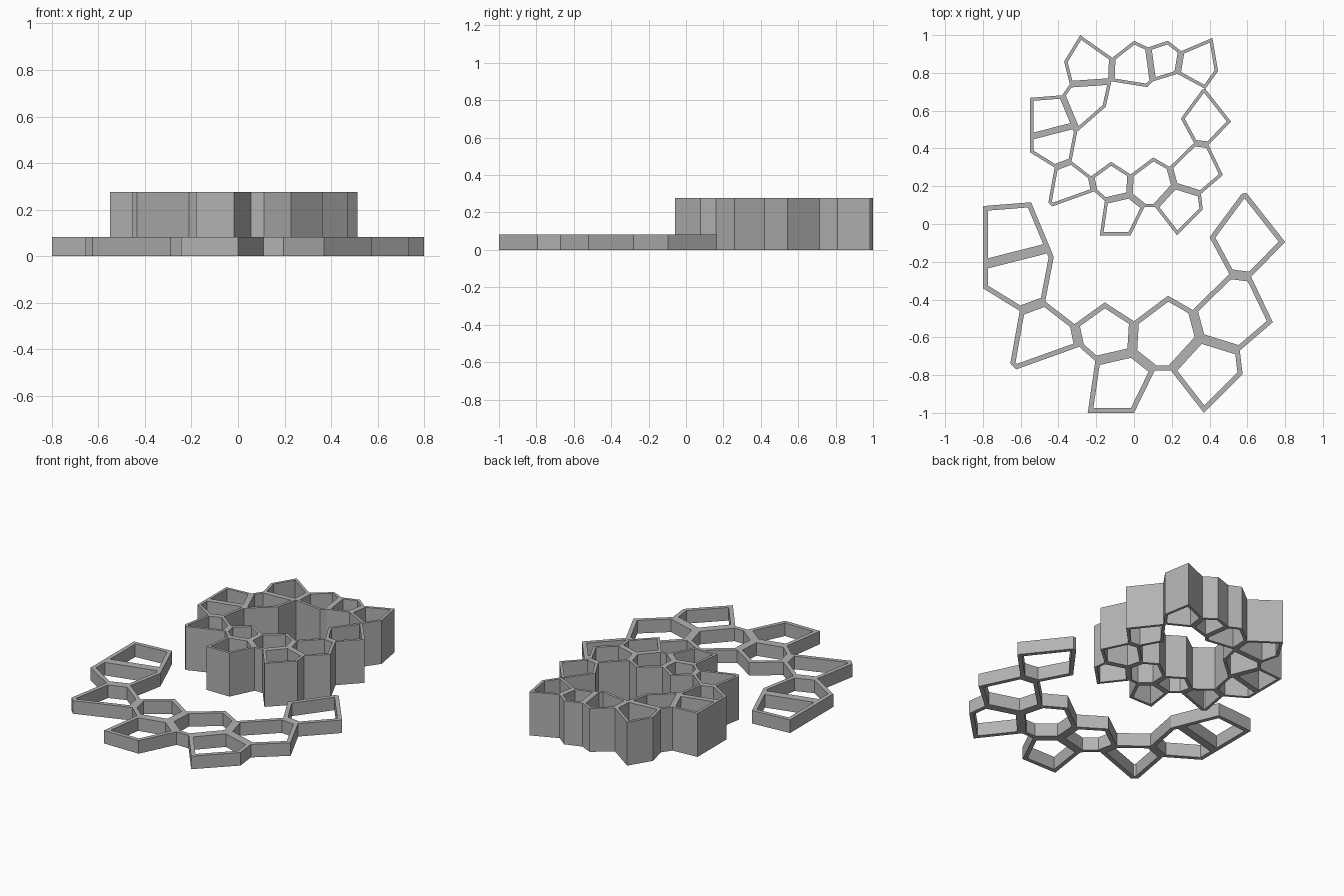
import bpy
import bmesh
from mathutils import Vector

if "Cube" in bpy.data.objects:
    bpy.data.objects.remove(bpy.data.objects["Cube"], do_unlink=True)

SCALE = 0.665                     # small ring relative to the large one
SHIFT = Vector((-1.8, 60.5))      # placement of the small ring
WALL = 0.026                      # half of a shared wall

# Corners of the open chain of cells, in hundredths of a unit
chain_corners = dict(
    a=(-80, 9.5), b=(-54.5, 11.5), c=(-44.5, -12.5), d=(-80, -21.5),
    e=(-42.5, -17.5), f=(-47, -41), g=(-60.5, -46), h=(-80, -34),
    i=(-31.5, -53), j=(-29, -65), k=(-62.5, -77), l=(-65.5, -74),
    m=(-15.5, -41.5), n=(0, -51.5), o=(-1, -68), p=(-20.5, -72.5),
    q=(11, -77.5), r=(0, -100), s=(-24.5, -100), t=(18, -38),
    u=(31, -45.5), v=(35, -60.5), w=(19.5, -77.5), x=(56, -67),
    y=(57.5, -79.5), z=(37, -100), A=(50.5, -26.5), B=(62, -28),
    C=(73.5, -52), D=(40, -7), E=(57, 16), F=(59.5, 16.5), G=(80, -9.5),
)

# Each word walks round the corners of one cell
chain_cells = ["abcd", "dcefgh", "gfijkl", "imnopj", "poqrs",
               "ntuvwqo", "vxyzw", "uABCxv", "DEFGBA"]

# Extra corners and cells which close the small ring at the back
closing_corners = dict(
    H=(-34, 74), I=(-12, 75.5), J=(-15, 62), K=(-28.5, 100),
    L=(-37, 86), M=(-11.5, 88), N=(0, 97), O=(7.5, 93.5), P=(10, 75.5),
    Q=(7, 72.5), R=(18, 97), S=(25, 91.5), T=(23, 79.5),
    U=(41.5, 98.5), V=(44.5, 81),
)
closing_cells = ["bHIJec", "HLKMI", "MNOPQI", "ORSTP", "SUVFT"]


def make_material(name, value):
    """Plain single-colour material."""
    mat = bpy.data.materials.new(name)
    mat.use_nodes = True
    colour = (value, value, value, 1)
    mat.diffuse_color = colour
    mat.node_tree.nodes["Principled BSDF"].inputs["Base Color"].default_value = colour
    return mat


def cell_ring(name, corners, cells, wall, height, material):
    """Raise a web of open cells from a flat map of corners."""
    bm = bmesh.new()
    verts = {key: bm.verts.new((px / 100, py / 100, 0))
             for key, (px, py) in corners.items()}
    faces = [bm.faces.new([verts[key] for key in word]) for word in cells]

    # Narrow every cell to a rim, then open its middle
    bmesh.ops.recalc_face_normals(bm, faces=faces)
    bmesh.ops.inset_individual(bm, faces=faces, thickness=wall,
                               use_even_offset=True)
    bmesh.ops.delete(bm, geom=faces, context="FACES_ONLY")

    # Raise the rims into upright walls
    raised = bmesh.ops.extrude_face_region(bm, geom=bm.faces[:])["geom"]
    tops = [item for item in raised if isinstance(item, bmesh.types.BMVert)]
    bmesh.ops.translate(bm, verts=tops, vec=(0, 0, height))
    bmesh.ops.recalc_face_normals(bm, faces=bm.faces[:])

    mesh = bpy.data.meshes.new(name)
    bm.to_mesh(mesh)
    bm.free()
    mesh.materials.append(material)
    obj = bpy.data.objects.new(name, mesh)
    bpy.context.collection.objects.link(obj)
    return obj


grey = make_material("plain grey", 0.45)

# Low, open bracelet of cells at the front
cell_ring("low_open_cell_band", chain_corners, chain_cells, WALL, 0.083, grey)

# Tall, closed ring: the same chain made smaller, with the closing cells
ring_corners = {key: tuple(Vector(point) * SCALE + SHIFT)
                for key, point in chain_corners.items()}
ring_corners.update(closing_corners)
cell_ring("tall_closed_cell_ring", ring_corners, chain_cells + closing_cells,
          WALL * SCALE, 0.277, grey)
